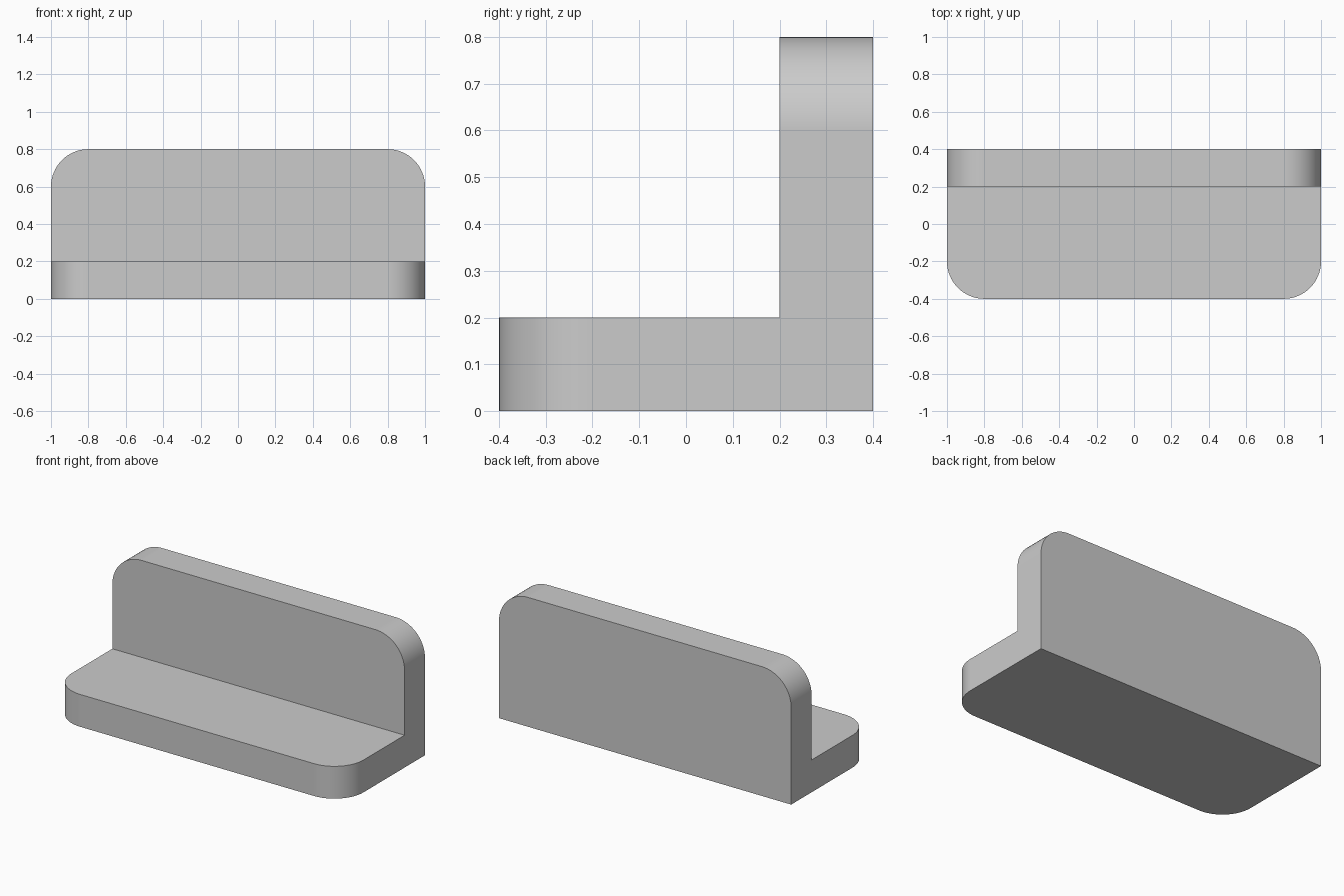
import bpy
import bmesh
import math

cube = bpy.data.objects.get("Cube")
if cube:
    bpy.data.objects.remove(cube, do_unlink=True)

WIDTH, DEPTH, HEIGHT = 2.0, 0.8, 0.8
THICK, RADIUS = 0.2, 0.2
front, back = -DEPTH / 2, DEPTH / 2

# Plain grey material
grey = bpy.data.materials.new("light grey")
grey.use_nodes = True
colour = (0.6, 0.6, 0.6, 1)
grey.diffuse_color = colour
grey.node_tree.nodes["Principled BSDF"].inputs["Base Color"].default_value = colour

# L-shaped side profile (y, z), extruded across the width
profile = [(front, 0), (back, 0), (back, HEIGHT), (back - THICK, HEIGHT),
           (back - THICK, THICK), (front, THICK)]
bm = bmesh.new()
side = bm.faces.new([bm.verts.new((-WIDTH / 2, y, z)) for y, z in profile])
extruded = bmesh.ops.extrude_face_region(bm, geom=[side])
new_verts = [g for g in extruded["geom"] if isinstance(g, bmesh.types.BMVert)]
bmesh.ops.translate(bm, verts=new_verts, vec=(WIDTH, 0, 0))
bmesh.ops.recalc_face_normals(bm, faces=bm.faces)


# Rounded outer corners: front of the base and top of the upright
def is_corner(edge):
    a, b = (v.co for v in edge.verts)
    if abs(a.x - b.x) > 0.01:
        return False
    at_front = all(abs(p.y - front) < 0.001 for p in (a, b))
    at_top = all(abs(p.z - HEIGHT) < 0.001 for p in (a, b))
    return at_front or at_top


bmesh.ops.bevel(bm, geom=[e for e in bm.edges if is_corner(e)], offset=RADIUS,
                offset_type='OFFSET', segments=16, profile=0.5,
                affect='EDGES', clamp_overlap=False)
bmesh.ops.recalc_face_normals(bm, faces=bm.faces)

mesh = bpy.data.meshes.new("angle_bracket")
bm.to_mesh(mesh)
bm.free()
mesh.materials.append(grey)
bracket = bpy.data.objects.new("angle_bracket", mesh)
bpy.context.collection.objects.link(bracket)

# Smooth rounded corners, crisp remaining edges
bpy.ops.object.select_all(action='DESELECT')
bracket.select_set(True)
bpy.context.view_layer.objects.active = bracket
bpy.ops.object.shade_smooth_by_angle(angle=math.radians(30))
weighted = bracket.modifiers.new("flat_face_normals", 'WEIGHTED_NORMAL')
weighted.keep_sharp = True
